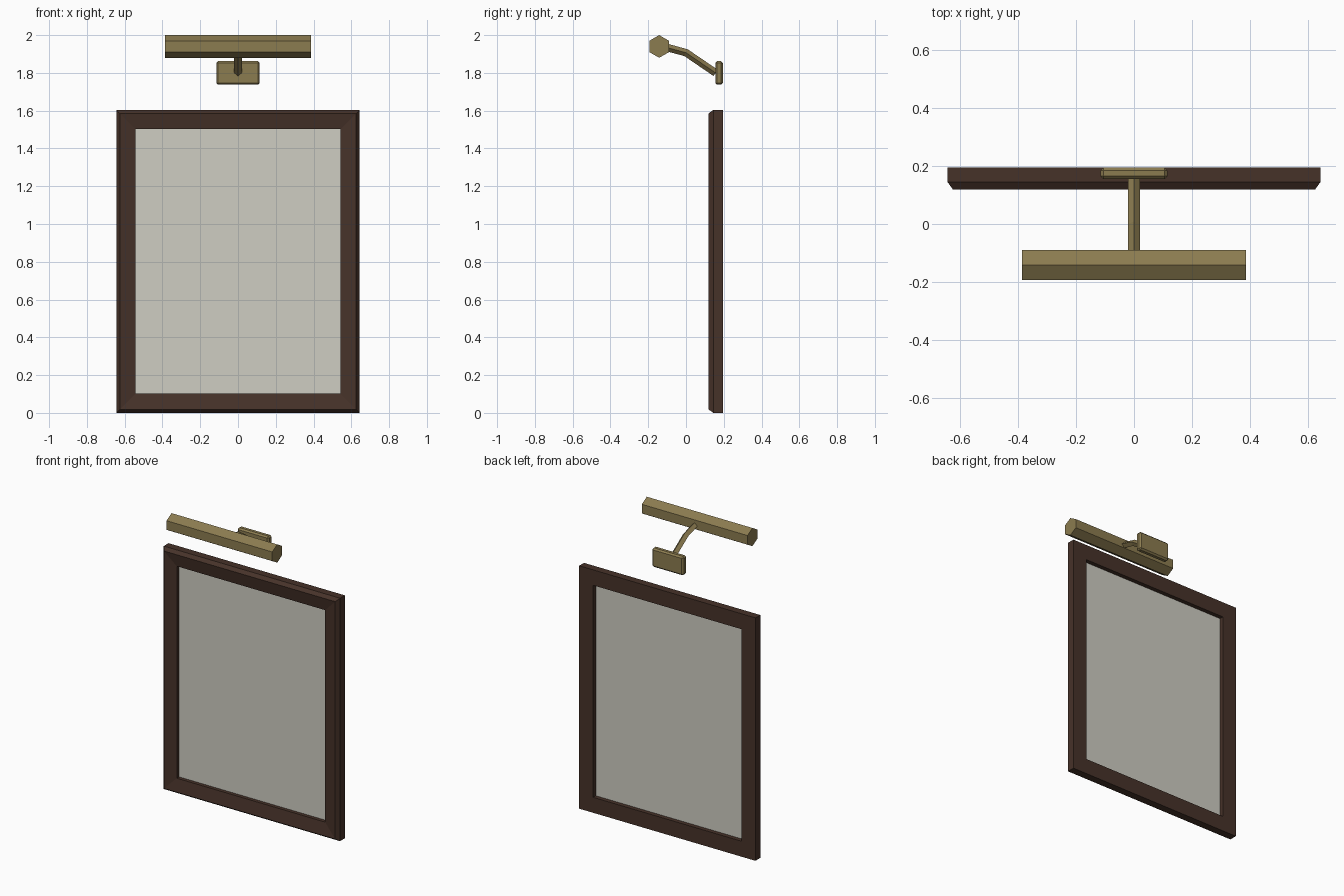
import bpy, bmesh, math
from mathutils import Vector

if "Cube" in bpy.data.objects:
    bpy.data.objects.remove(bpy.data.objects["Cube"])


def material(name, rgb):
    m = bpy.data.materials.new(name)
    m.diffuse_color = (*rgb, 1)
    m.use_nodes = True
    m.node_tree.nodes["Principled BSDF"].inputs["Base Color"].default_value = m.diffuse_color
    return m


wood = material("dark_wood", (0.062, 0.032, 0.022))
brass = material("aged_brass", (0.26, 0.20, 0.08))
linen = material("pale_canvas", (0.62, 0.61, 0.54))


def finish(name, bm, mat):
    bmesh.ops.recalc_face_normals(bm, faces=bm.faces)
    mesh = bpy.data.meshes.new(name)
    bm.to_mesh(mesh)
    bm.free()
    ob = bpy.data.objects.new(name, mesh)
    bpy.context.collection.objects.link(ob)
    mesh.materials.append(mat)
    return ob


def loft(name, rings, mat, closed=False):
    """Skin a list of equal-sized rings; close into a loop or cap the ends."""
    bm = bmesh.new()
    rs = [[bm.verts.new(p) for p in ring] for ring in rings]
    for a, b in zip(rs, rs[1:] + rs[:1] if closed else rs[1:]):
        for i in range(len(a)):
            j = (i + 1) % len(a)
            bm.faces.new((a[i], a[j], b[j], b[i]))
    if not closed:
        bm.faces.new(rs[0])
        bm.faces.new(rs[-1])
    return finish(name, bm, mat)


def box(name, centre, size, mat, bevel=0):
    bm = bmesh.new()
    bmesh.ops.create_cube(bm, size=1)
    for v in bm.verts:
        v.co = Vector(centre) + Vector(a * b for a, b in zip(v.co, size))
    if bevel:
        bmesh.ops.bevel(bm, geom=bm.edges[:], offset=bevel, segments=1,
                        affect='EDGES', profile=0.5)
    return finish(name, bm, mat)


# Picture frame: moulding profile (inset from outer edge, y), mitred at corners
W, H = 0.644, 1.604
profile = [(0, 0.195), (0, 0.145), (0.018, 0.12), (0.102, 0.135), (0.102, 0.195)]
corners = [(-1, -1), (1, -1), (1, 1), (-1, 1)]
loft("picture_frame",
     [[(sx * (W - d), y, H / 2 + sz * (H / 2 - d)) for d, y in profile]
      for sx, sz in corners], wood, closed=True)

# Canvas panel set in the frame
box("canvas", (0, 0.163, H / 2), (2 * W - 0.2, 0.008, H - 0.2), linen)

# Wall plate of the picture light
box("wall_plate", (0, 0.175, 1.80), (0.23, 0.04, 0.125), brass, bevel=0.01)

# Bent arm with a diamond section
path = [Vector((0, 0.157, 1.80)), Vector((0, 0.0, 1.907)), Vector((0, -0.14, 1.945))]
rings = []
for i, p in enumerate(path):
    t = (path[min(i + 1, 2)] - path[max(i - 1, 0)]).normalized()
    side = Vector((1, 0, 0))
    up = side.cross(t)
    rings.append([p + 0.02 * v for v in (side, up, -side, -up)])
loft("light_arm", rings, brass)

# Hexagonal lamp bar
loft("lamp_bar",
     [[(x, -0.142 + 0.06 * math.sin(math.tau * k / 6),
        1.94 + 0.06 * math.cos(math.tau * k / 6)) for k in range(6)]
      for x in (-0.386, 0.386)], brass)
